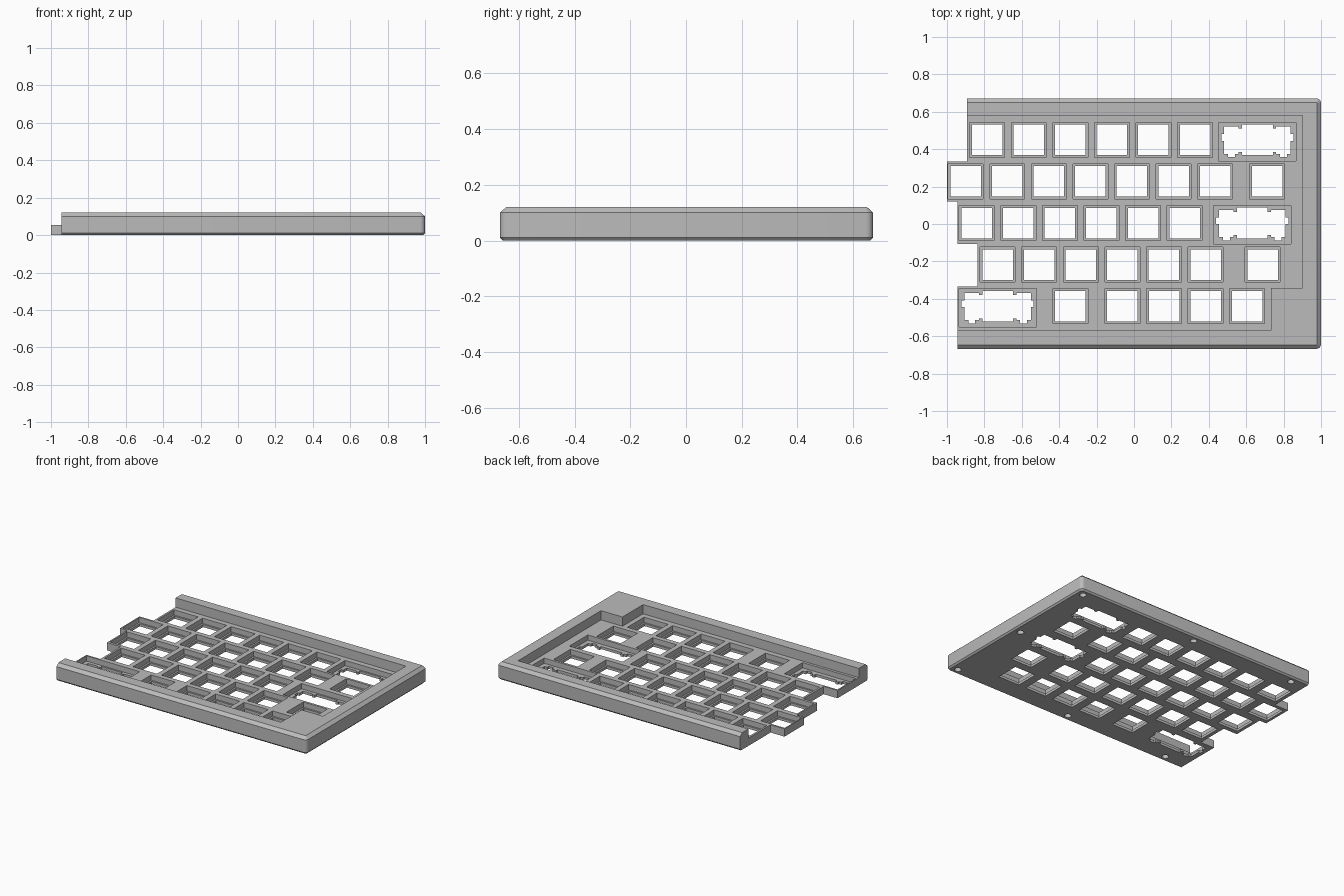
import bpy, bmesh, math

if "Cube" in bpy.data.objects:
    bpy.data.objects.remove(bpy.data.objects["Cube"])

PITCH = 0.2223
grey = bpy.data.materials.new("case grey")
grey.diffuse_color = (0.5, 0.5, 0.5, 1)
grey.use_nodes = True
grey.node_tree.nodes["Principled BSDF"].inputs["Base Color"].default_value = grey.diffuse_color


def add_prism(bm, pts, z0, z1):
    """Closed prism over a counter-clockwise outline."""
    loft(bm, [[(x, y, z0) for x, y in pts], [(x, y, z1) for x, y in pts]])


def loft(bm, rings):
    rows = [[bm.verts.new(p) for p in r] for r in rings]
    n = len(rows[0])
    bm.faces.new(rows[0][::-1])
    bm.faces.new(rows[-1])
    for a, b in zip(rows, rows[1:]):
        for i in range(n):
            j = (i + 1) % n
            bm.faces.new((a[i], a[j], b[j], b[i]))


def rect(x0, x1, y0, y1):
    return [(x0, y0), (x1, y0), (x1, y1), (x0, y1)]


def make(name, bm):
    bmesh.ops.recalc_face_normals(bm, faces=bm.faces)
    me = bpy.data.meshes.new(name)
    bm.to_mesh(me)
    bm.free()
    me.materials.append(grey)
    ob = bpy.data.objects.new(name, me)
    bpy.context.collection.objects.link(ob)
    return ob


def cut(target, bm, operation='DIFFERENCE'):
    tool = make("cutter", bm)
    tool.hide_render = True
    mod = target.modifiers.new("cut", 'BOOLEAN')
    mod.operation = operation
    mod.solver = 'EXACT'
    mod.object = tool
    bpy.context.view_layer.objects.active = target
    bpy.ops.object.modifier_apply(modifier=mod.name)
    bpy.data.objects.remove(tool)


def case_ring(inset, z):
    """Case outline with rounded right-hand corners."""
    r, pts = 0.026, [(-1.2, 0.672 - inset), (-1.2, -0.668 + inset)]
    for cy, start in ((-0.668 + r, -90), (0.672 - r, 0)):
        for k in range(5):
            a = math.radians(start + k * 22.5)
            pts.append((1 - r + (r - inset) * math.cos(a), cy + (r - inset) * math.sin(a)))
    return [(x, y, z) for x, y in pts]


# Chamfered outer body
bm = bmesh.new()
loft(bm, [case_ring(0.01, 0), case_ring(0, 0.011), case_ring(0, 0.1), case_ring(0.022, 0.12)])
case = make("keyboard_case", bm)

# Staggered left edge that follows the key rows
bm = bmesh.new()
add_prism(bm, [(-0.945, -0.8), (1.2, -0.8), (1.2, 0.8), (-0.892, 0.8), (-0.892, 0.334),
               (-1.0, 0.334), (-1.0, 0.119), (-0.945, 0.119), (-0.945, -0.107),
               (-0.837, -0.107), (-0.837, -0.334), (-0.945, -0.334)], -0.1, 0.3)
cut(case, bm, 'INTERSECT')

# Sunken key well with a stepped front right corner
bm = bmesh.new()
add_prism(bm, [(-1.3, -0.57), (0.733, -0.57), (0.733, -0.341), (0.9, -0.341),
               (0.9, 0.581), (-1.3, 0.581)], 0.055, 0.3)
cut(case, bm)

# Key positions: row height, single key centres, wide key centres
rows = [
    (0.450, [-0.785 + i * PITCH for i in range(6)], [0.660]),
    (0.228, [-0.900 + i * PITCH for i in range(7)] + [0.712], []),
    (0.005, [-0.841 + i * PITCH for i in range(6)], [0.632]),
    (-0.217, [-0.729 + i * PITCH for i in range(6)] + [0.688], []),
    (-0.439, [-0.340, -0.062, 0.161, 0.383, 0.605], [-0.729]),
]

# Half outline of the wide key opening with its stabiliser slots
half = [(.082, .082), (.082, .06), (.1, .06), (.1, .07), (.178, .07), (.178, .03),
        (.193, .03), (.193, -.005), (.178, -.005), (.178, -.075), (.157, -.075),
        (.157, -.092), (.12, -.092), (.12, -.075), (.1, -.075), (.1, -.065),
        (.082, -.065), (.082, -.082)]
wide = half + [(-x, y) for x, y in half[::-1]]

# Shallow pockets around the keys, then the openings through the thin ledge
pockets, holes = bmesh.new(), bmesh.new()
for y, singles, wides in rows:
    for x in singles:
        p, h = 0.0935, 0.0815
        add_prism(pockets, rect(x - p, x + p, y - p, y + p), 0.018, 0.2)
        add_prism(holes, rect(x - h, x + h, y - h, y + h), -0.1, 0.1)
    for x in wides:
        add_prism(pockets, rect(x - 0.207, x + 0.207, y - 0.112, y + 0.093), 0.018, 0.2)
        add_prism(holes, [(x + a, y + b) for a, b in wide], -0.1, 0.1)
cut(case, pockets)
cut(case, holes)

# Blind screw holes in the underside
bm = bmesh.new()
for x, y in [(0.945, 0.62), (0.945, 0), (0.945, -0.62), (0.03, 0.625), (0.03, -0.62),
             (-0.78, 0.625), (-0.78, -0.62)]:
    ring = [(x + 0.022 * math.cos(k * math.tau / 20), y + 0.022 * math.sin(k * math.tau / 20))
            for k in range(20)]
    add_prism(bm, ring, -0.1, 0.07)
cut(case, bm)

# Smooth only the rounded corners
bpy.ops.object.select_all(action='DESELECT')
case.select_set(True)
bpy.context.view_layer.objects.active = case
bpy.ops.object.shade_smooth_by_angle(angle=math.radians(28))
